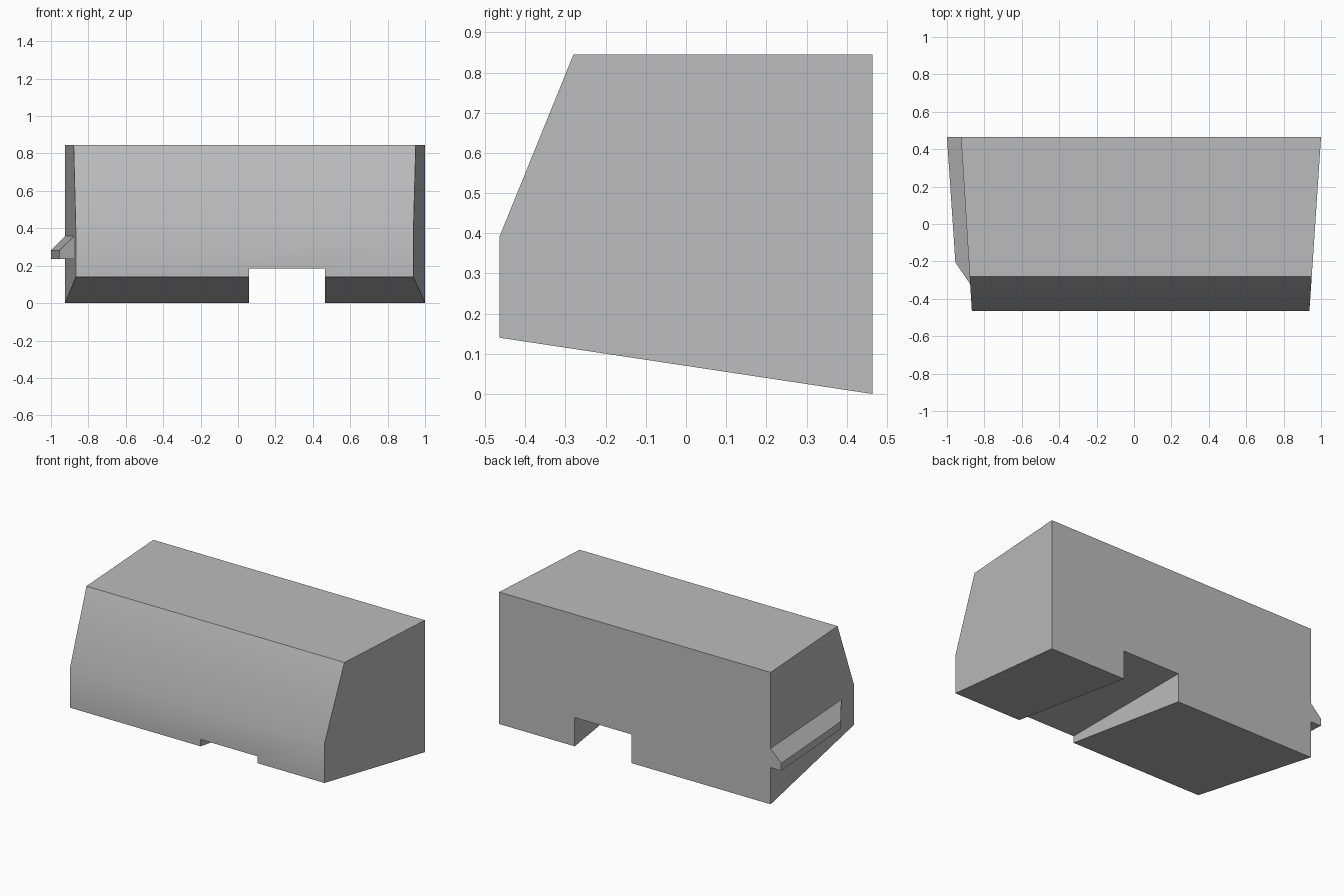
import bpy
import bmesh

cube = bpy.data.objects.get("Cube")
if cube:
    bpy.data.objects.remove(cube, do_unlink=True)

grey = bpy.data.materials.new("plain grey")
grey.use_nodes = True
grey.diffuse_color = (0.5, 0.5, 0.5, 1)
grey.node_tree.nodes["Principled BSDF"].inputs["Base Color"].default_value = (0.5, 0.5, 0.5, 1)

BACK, FRONT = 0.464, -0.464


def side_x(y, back_x, front_x):
    """Position of a tapering side wall at depth y."""
    t = (y - FRONT) / (BACK - FRONT)
    return front_x + (back_x - front_x) * t


def loft(name, ring_a, ring_b):
    """Closed solid between two matching rings of points."""
    bm = bmesh.new()
    a = [bm.verts.new(p) for p in ring_a]
    b = [bm.verts.new(p) for p in ring_b]
    bm.faces.new(a)
    bm.faces.new(b)
    for i in range(len(a)):
        j = (i + 1) % len(a)
        bm.faces.new((a[i], a[j], b[j], b[i]))
    bmesh.ops.recalc_face_normals(bm, faces=bm.faces)
    mesh = bpy.data.meshes.new(name)
    bm.to_mesh(mesh)
    bm.free()
    mesh.materials.append(grey)
    obj = bpy.data.objects.new(name, mesh)
    bpy.context.collection.objects.link(obj)
    return obj


# Main body: side profile lofted between the two tapering side walls
profile = [(BACK, 0), (BACK, 0.845), (-0.28, 0.845), (FRONT, 0.392), (FRONT, 0.14)]
body = loft("body",
            [(side_x(y, -0.925, -0.867), y, z) for y, z in profile],
            [(side_x(y, 1.0, 0.938), y, z) for y, z in profile])

# Notch through the underside
notch = [(-0.6, -0.2), (0.6, -0.2), (0.6, 0.184), (-0.6, 0.184)]
cutter = loft("notch_cutter",
              [(0.06, y, z) for y, z in notch],
              [(0.464, y, z) for y, z in notch])
cutter.hide_render = True
cut = body.modifiers.new("notch", 'BOOLEAN')
cut.operation = 'DIFFERENCE'
cut.solver = 'EXACT'
cut.object = cutter
bpy.context.view_layer.objects.active = body
body.select_set(True)
bpy.ops.object.modifier_apply(modifier=cut.name)
bpy.data.objects.remove(cutter, do_unlink=True)

# Soft bend across the front panel, all other edges stay sharp
bpy.ops.object.select_all(action='DESELECT')
body.select_set(True)
bpy.ops.object.shade_smooth_by_angle(angle=0.52)

# Side ledge: sloped top, flat bottom, slanted front end
INSET = 0.005


def ledge_ring(wall_y, outer_x, outer_y):
    wall_x = side_x(wall_y, -0.925, -0.867) + INSET
    return [(wall_x, wall_y, 0.235), (outer_x, outer_y, 0.235),
            (outer_x, outer_y, 0.283), (wall_x, wall_y, 0.363)]


loft("side_ledge", ledge_ring(BACK, -1.0, BACK), ledge_ring(-0.33, -0.955, -0.205))
